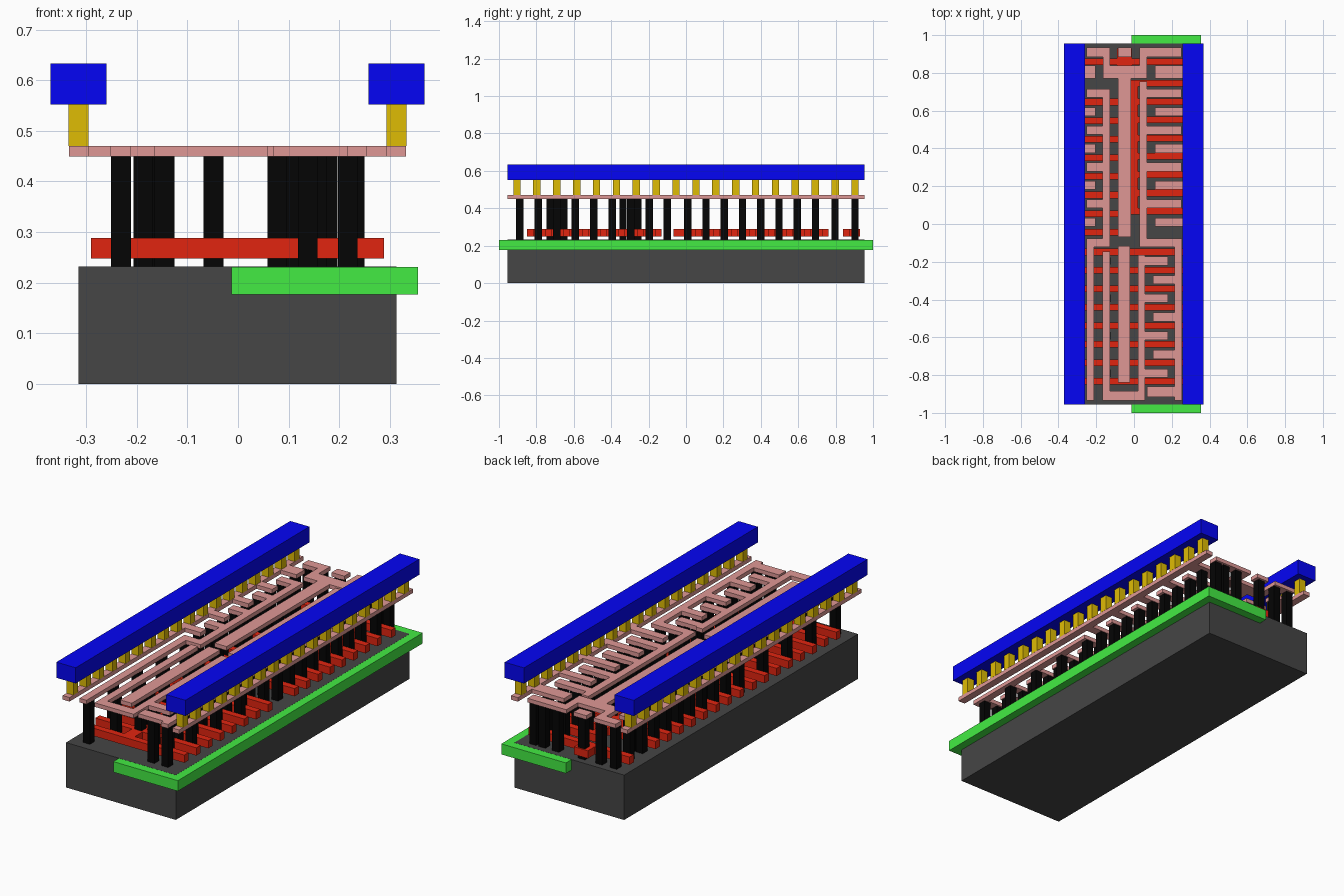
import bpy, bmesh

if "Cube" in bpy.data.objects:
    bpy.data.objects.remove(bpy.data.objects["Cube"])

def material(name, rgb):
    m = bpy.data.materials.new(name)
    m.diffuse_color = (*[c ** 2.2 for c in rgb], 1)   # display colour to linear
    m.use_nodes = True
    m.node_tree.nodes["Principled BSDF"].inputs["Base Color"].default_value = m.diffuse_color
    return m

DARK = material("dark_grey", (0.28, 0.28, 0.28))
GREEN = material("green", (0.27, 0.92, 0.27))
RED = material("red", (0.88, 0.16, 0.09))
BLACK = material("black", (0.05, 0.05, 0.05))
PINK = material("pink", (0.87, 0.59, 0.58))
GOLD = material("gold", (0.87, 0.73, 0.05))
BLUE = material("blue", (0.05, 0.05, 0.96))

def layer(name, mat, z, rects):
    """One object made of boxes: rects are (x0, x1, y0, y1), z is (bottom, top)."""
    bm = bmesh.new()
    for x0, x1, y0, y1 in rects:
        vs = bmesh.ops.create_cube(bm, size=1)["verts"]
        for v in vs:
            v.co = (x0 if v.co.x < 0 else x1, y0 if v.co.y < 0 else y1,
                    z[0] if v.co.z < 0 else z[1])
    me = bpy.data.meshes.new(name)
    bm.to_mesh(me)
    bm.free()
    me.materials.append(mat)
    ob = bpy.data.objects.new(name, me)
    bpy.context.collection.objects.link(ob)

def bar(x0, x1, y, w=0.046):
    return (x0, x1, y - w / 2, y + w / 2)

def square(x, y, s=0.039):
    return (x - s / 2, x + s / 2, y - s / 2, y + s / 2)

L = 0.955                     # half length of the cell
Z_POLY, Z_CONTACT = (0.248, 0.288), (0.231, 0.449)
Z_LOCAL, Z_VIA, Z_RAIL = (0.449, 0.470), (0.470, 0.552), (0.552, 0.633)

# Base block and the well let into its right half
layer("substrate", DARK, (0, 0.232), [(-0.315, 0.313, -L, L)])
layer("well", GREEN, (0.177, 0.2315), [(-0.013, 0.356, -1, 1)])

# Slot rows between the gates
upper = [0.692 - 0.0975 * i for i in range(8)]
lower = [-0.196 - 0.0989 * i for i in range(8)]
FOOT = -0.1

# Gates: separate input gate, offset upper comb, straight lower comb
layer("input_gate", RED, Z_POLY, [bar(-0.29, 0.288, 0.858, 0.035), (-0.09, -0.01, 0.84, 0.93)])
layer("upper_gates", RED, Z_POLY,
      [bar(-0.29, -0.085, 0.646 - 0.0985 * i, 0.035) for i in range(8)]
      + [bar(0.022, 0.288, 0.745 - 0.0968 * i, 0.035) for i in range(8)]
      + [(-0.085, -0.02, -0.068, 0.664), (-0.02, 0.022, 0.05, 0.762)])
layer("lower_gates", RED, Z_POLY,
      [bar(-0.29, 0.288, -0.148 - 0.0977 * i, 0.035) for i in range(8)]
      + [(-0.08, -0.02, -0.849, -0.131)])

# Local wiring: supply strips with tabs reaching into the cell
left_strip = [(-0.334, -0.295, -L, L), (-0.295, -0.205, 0.77, 0.84)]
right_strip = [(0.293, 0.332, -L, L), (0.11, 0.293, 0.77, 0.84)]
for y in upper[1::2]:
    left_strip.append(bar(-0.295, -0.205, y))
    right_strip.append(bar(0.11, 0.293, y))
layer("left_supply_strip", PINK, Z_LOCAL, left_strip)
layer("right_supply_strip", PINK, Z_LOCAL, right_strip)

# Local wiring: input pad, inverter output and lower input bar
layer("input_pad", PINK, Z_LOCAL, [(-0.085, -0.012, 0.885, 0.935)])
layer("inverter_wire", PINK, Z_LOCAL,
      [(-0.252, -0.127, 0.885, 0.935), (-0.165, -0.127, 0.84, 0.885),
       (-0.165, 0.07, 0.77, 0.84), (0.03, 0.07, 0.84, 0.885),
       (0.03, 0.252, 0.885, 0.935), (-0.085, -0.016, -0.07, 0.77)])
layer("lower_input_bar", PINK, Z_LOCAL, [(-0.085, -0.02, -0.84, -0.117)])

# Local wiring: shared nodes running from the upper to the lower half
layer("left_shared_wire", PINK, Z_LOCAL,
      [(-0.166, -0.127, FOOT - 0.023, 0.715), (-0.252, -0.212, -0.935, FOOT + 0.023),
       bar(-0.212, -0.166, FOOT)] + [bar(-0.252, -0.166, y) for y in upper[0::2]])
layer("right_shared_wire", PINK, Z_LOCAL,
      [(0.03, 0.07, FOOT - 0.023, 0.755), (0.215, 0.254, -0.935, FOOT - 0.023),
       bar(0.03, 0.254, FOOT), bar(0.07, 0.215, lower[7], 0.055)]
      + [bar(0.07, 0.252, y) for y in upper[0::2]]
      + [bar(0.10, 0.215, y) for y in lower[1:7:2]])

# Local wiring: output loop around the lower input bar
layer("output_wire", PINK, Z_LOCAL,
      [(-0.166, -0.127, -0.935, -0.145), (0.02, 0.058, -0.935, -0.165),
       bar(-0.127, 0.02, -0.91, 0.05)] + [bar(0.058, 0.18, y) for y in lower[0::2]])

# Contact posts from the devices up to the local wiring
posts = [(-0.0485, y) for y in (0.904, upper[3], upper[6], -0.257, -0.337, -0.652, -0.727)]
posts += [(x, 0.904) for x in (-0.231, -0.148, 0.099, 0.177, 0.23)]
posts += [(x, 0.797) for x in (-0.231, 0.138, 0.23)]
for i, y in enumerate(upper):
    posts += [(-0.231, y), (0.138, y), (0.217, y)]
    if i % 2 == 0:
        posts += [(-0.187, y), (0.0775, y)]
posts += [(-0.231, FOOT), (0.138, FOOT), (0.217, FOOT)]
for i, y in enumerate(lower):
    if i % 2:
        posts += [(-0.231, y), (0.138, y), (0.217, y)]
    else:
        posts += [(-0.145, y), (0.0775, y), (0.155, y)]
layer("contact_posts", BLACK, Z_CONTACT, [square(x, y) for x, y in posts])

# Power rails on rows of eighteen vias
for side, x in (("left", -0.315), ("right", 0.313)):
    layer(side + "_vias", GOLD, Z_VIA,
          [square(x, 0.1063 * (i - 8.5)) for i in range(18)])
    layer(side + "_power_rail", BLUE, Z_RAIL, [(x - 0.055, x + 0.055, -L, L)])
